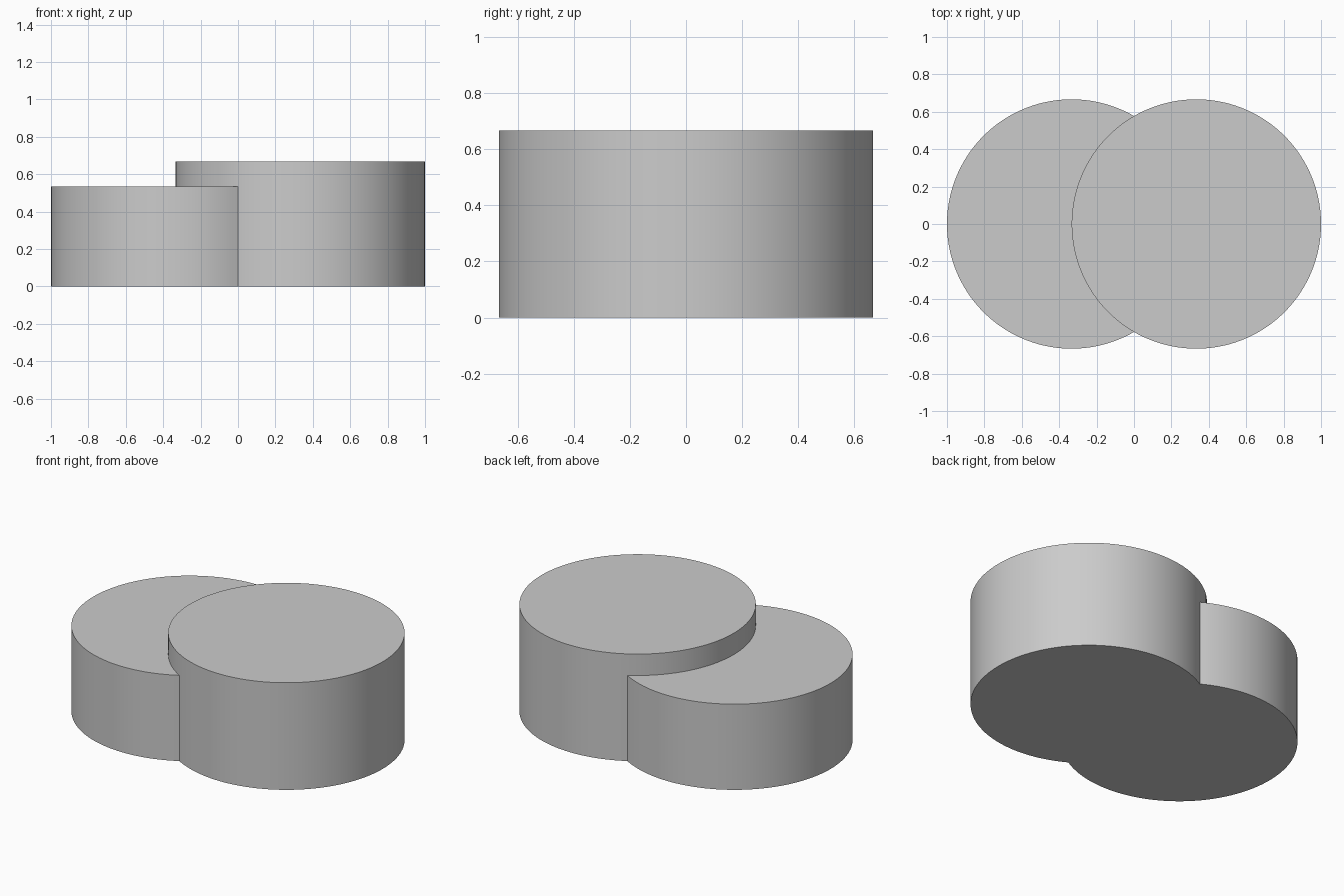
import bpy
import bmesh
from math import cos, sin, radians

cube = bpy.data.objects.get("Cube")
if cube:
    bpy.data.objects.remove(cube, do_unlink=True)

RADIUS = 2 / 3
OFFSET = 1 / 3
STEP = 3  # degrees per side; divides 60 so the discs share vertices where they meet

# Material
grey = bpy.data.materials.new("light_grey")
grey.use_nodes = True
colour = (0.6, 0.6, 0.6, 1)
grey.diffuse_color = colour
grey.node_tree.nodes["Principled BSDF"].inputs["Base Color"].default_value = colour


def arc(centre_x, start, end, step):
    return [(centre_x + RADIUS * cos(radians(a)), RADIUS * sin(radians(a)))
            for a in range(start, end, step)]


def prism(name, outline, height):
    bm = bmesh.new()
    base = bm.faces.new([bm.verts.new((x, y, 0)) for x, y in outline])
    top = bmesh.ops.extrude_face_region(bm, geom=[base], use_keep_orig=True)
    for v in top["geom"]:
        if isinstance(v, bmesh.types.BMVert):
            v.co.z = height
    bmesh.ops.recalc_face_normals(bm, faces=bm.faces)
    mesh = bpy.data.meshes.new(name)
    bm.to_mesh(mesh)
    bm.free()
    mesh.materials.append(grey)
    obj = bpy.data.objects.new(name, mesh)
    bpy.context.collection.objects.link(obj)
    bpy.ops.object.select_all(action='DESELECT')
    obj.select_set(True)
    bpy.context.view_layer.objects.active = obj
    bpy.ops.object.shade_smooth_by_angle(angle=radians(30))


# Tall full disc
prism("tall_disc", arc(OFFSET, 0, 360, STEP), RADIUS)

# Low disc, a crescent that fits against the tall one
crescent = arc(-OFFSET, 60, 300, STEP) + arc(OFFSET, 240, 120, -STEP)
prism("low_disc", crescent, 0.8 * RADIUS)
